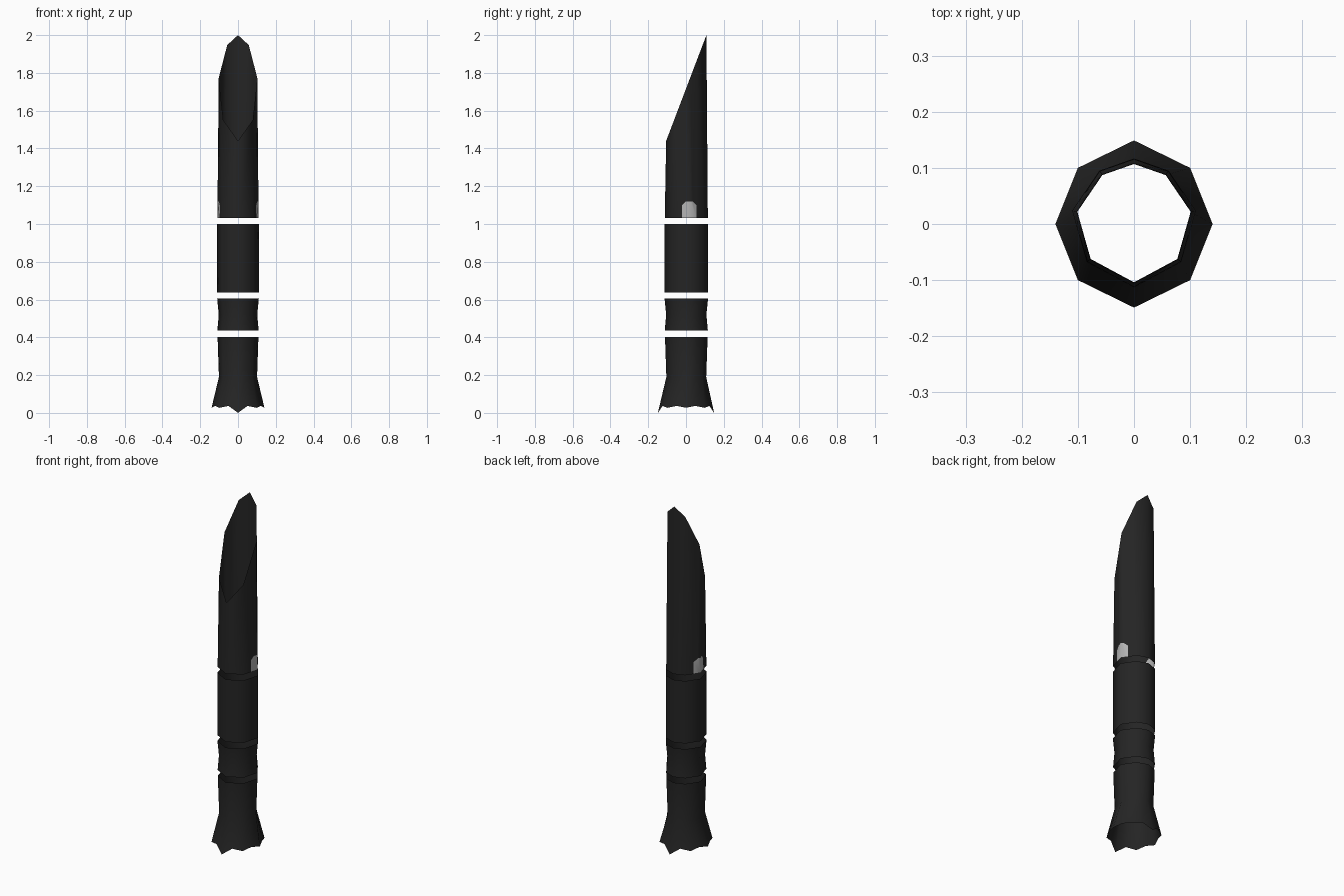
import bpy, bmesh
from mathutils import Vector

cube = bpy.data.objects.get("Cube")
if cube:
    bpy.data.objects.remove(cube)


def material(name, value):
    m = bpy.data.materials.new(name)
    m.use_nodes = True
    m.diffuse_color = (value, value, value, 1)
    m.node_tree.nodes["Principled BSDF"].inputs["Base Color"].default_value = (value, value, value, 1)
    return m


BLACK = material("matte black", 0.018)
GREY = material("light grey", 0.45)


def mirrored(half):
    """Close a half outline, running front to back, over the x = 0 plane."""
    return half + [(-x, y) for x, y in half[-2:0:-1]]


def with_midpoints(pts):
    out = []
    for a, b in zip(pts, pts[1:] + pts[:1]):
        out += [a, ((a[0] + b[0]) / 2, (a[1] + b[1]) / 2)]
    return out


SECTION = mirrored([(0, -0.105), (0.078, -0.063), (0.102, 0.022), (0.057, 0.088), (0, 0.108)])
FLARE = mirrored([(0, -0.149), (0.1, -0.1), (0.14, 0), (0.1, 0.1), (0, 0.149)])


def ring(scale, z, pts=SECTION):
    return [(x * scale, y * scale, z) for x, y in pts]


def tube(name, rings, paint=None):
    """Open, thin tube skinned through matching rings."""
    bm = bmesh.new()
    loops = [[bm.verts.new(p) for p in r] for r in rings]
    for a, b in zip(loops, loops[1:]):
        for i in range(len(a)):
            j = (i + 1) % len(a)
            bm.faces.new((a[i], a[j], b[j], b[i]))
    if paint:
        paint(bm)
    for f in bm.faces:
        f.smooth = True
    mesh = bpy.data.meshes.new(name)
    bm.to_mesh(mesh)
    bm.free()
    obj = bpy.data.objects.new(name, mesh)
    bpy.context.collection.objects.link(obj)
    mesh.materials.append(BLACK)
    mesh.materials.append(GREY)
    return obj


# Flared foot with a jagged lower edge
foot_rim = []
for i, (x, y) in enumerate(with_midpoints(FLARE)):
    z = 0.037 if i % 2 else (0 if i % 8 == 0 else 0.027)
    foot_rim.append((x, y, z))
fine = with_midpoints(SECTION)
tube("flared_foot", [foot_rim, ring(0.99, 0.19, fine), ring(1.06, 0.403, fine)])

# Waisted collar and straight middle sleeve
tube("waisted_collar", [ring(1.07, 0.436), ring(1.0, 0.52), ring(1.08, 0.605)])
tube("middle_sleeve", [ring(1.08, 0.638), ring(1.08, 1.0)])


# Small arched grey patch on each side of the upper tube, cut into its faces
def side_patches(bm):
    planes = [((0, -0.02, 0), (0, -1, 0)), ((0, 0.055, 0), (0, 1, 0)), ((0, 0, 1.12), (0, 0, 1)),
              ((0, -0.02, 1.1), (0, -1, 1)), ((0, 0.055, 1.1), (0, 1, 1))]
    planes = [(Vector(p), Vector(n)) for p, n in planes]

    def inside(f):
        c = f.calc_center_median()
        return abs(c.x) > 0.05 and all((c - p).dot(n) < 1e-5 for p, n in planes)

    live = [f for f in bm.faces if max(abs(v.co.x) for v in f.verts) > 0.1]
    for p, n in planes:
        geom = set(live)
        for f in live:
            geom.update(f.edges)
            geom.update(f.verts)
        res = bmesh.ops.bisect_plane(bm, geom=list(geom), dist=1e-6, plane_co=p, plane_no=n)
        # keep only the pieces on the inner side for the next cut
        live = [f for f in res["geom"] if isinstance(f, bmesh.types.BMFace)
                and (f.calc_center_median() - p).dot(n) < 0]
    for f in bm.faces:
        f.material_index = int(inside(f))


# Upper tube with a long slanted mouth
mouth = [(x, y, 1.44 + (y + 0.105) * 0.56 / 0.213) for x, y in SECTION]
tube("slanted_upper_tube", [ring(1.07, 1.033), mouth], side_patches)
